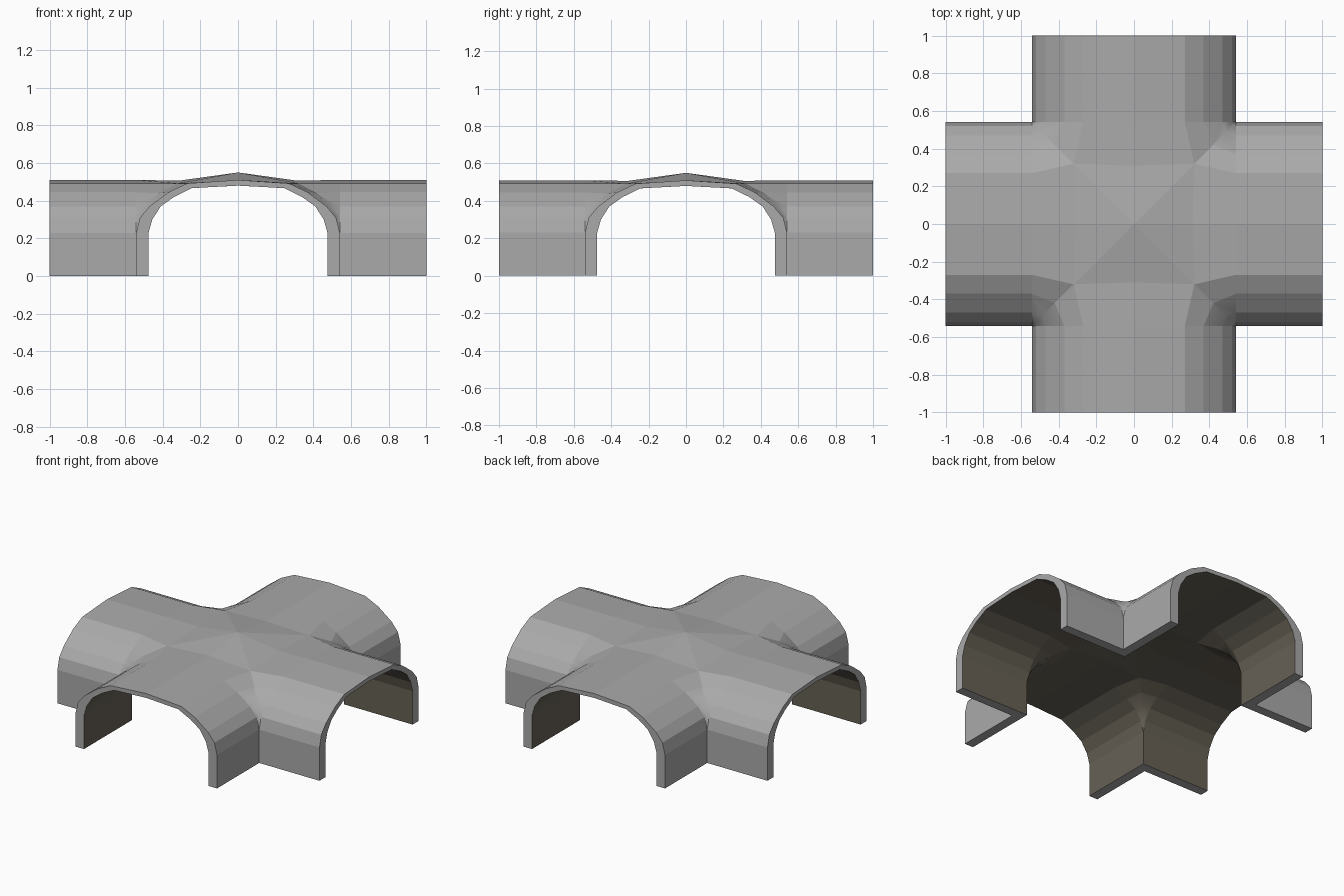
import bpy, bmesh, math
from mathutils import Matrix, Vector

if "Cube" in bpy.data.objects:
    bpy.data.objects.remove(bpy.data.objects["Cube"])

# Half profiles (offset from arm axis, height): arm mouth and the diagonal groin
OUT_ARM = [(.54, 0), (.54, .23), (.52, .31), (.47, .37), (.37, .445), (.27, .492), (0, .51)]
IN_ARM = [(.475, 0), (.475, .23), (.455, .30), (.41, .37), (.34, .42), (.245, .467), (0, .48)]
OUT_GROIN = [(.54, 0), (.54, .23), (.525, .325), (.485, .39), (.42, .44), (.32, .492)]
IN_GROIN = [(.475, 0), (.475, .23), (.46, .305), (.42, .375), (.36, .423), (.28, .465)]
GREY, BROWN = 0, 1

bm = bmesh.new()


def face(pts, mat, smooth=False):
    # Each face is repeated for the mirrored half and all four arms
    for quarter in range(4):
        rot = Matrix.Rotation(quarter * math.pi / 2, 3, 'Z')
        for s in (1, -1):
            vs = [bm.verts.new(rot @ Vector((s * x, y, z))) for x, y, z in pts]
            f = bm.faces.new(vs if s == 1 else vs[::-1])
            f.smooth = smooth
            f.material_index = mat


def skin(arm, groin, joint, crown_z, centre_z, mat):
    mouth = [(x, 1, z) for x, z in arm]
    ring = [(x, joint, z) for x, z in arm]
    inner = [(d, d, z) for d, z in groin] + [(0, groin[-1][0] - .01, crown_z)]
    for i in range(len(arm) - 1):
        face([mouth[i], mouth[i + 1], ring[i + 1], ring[i]], mat)
        if i == 1:                                  # blend from arm to groin
            face([ring[1], ring[2], inner[2]], mat, True)
        elif i > 1:
            face([ring[i], ring[i + 1], inner[i + 1], inner[i]], mat, i < 4)
    face([inner[-2], inner[-1], (0, 0, centre_z)], mat)  # shallow crown
    return mouth, ring


out_mouth, out_ring = skin(OUT_ARM, OUT_GROIN, .54, .507, .55, GREY)
in_mouth, in_ring = skin(IN_ARM, IN_GROIN, .475, .482, .515, BROWN)
for i in range(len(out_mouth) - 1):                 # arm end rims
    face([out_mouth[i], in_mouth[i], in_mouth[i + 1], out_mouth[i + 1]], GREY)
face([out_mouth[0], out_ring[0], in_ring[0], in_mouth[0]], GREY)  # wall feet

bmesh.ops.remove_doubles(bm, verts=bm.verts, dist=.0005)
bmesh.ops.recalc_face_normals(bm, faces=bm.faces)
# Keep the upper groin crease and the rims crisp, blend only the low corner
for e in bm.edges:
    a, b = e.verts
    on_diagonal = all(abs(abs(v.co.x) - abs(v.co.y)) < .001 for v in (a, b))
    if (on_diagonal and max(a.co.z, b.co.z) > .4) or not all(f.smooth for f in e.link_faces):
        e.smooth = False
mesh = bpy.data.meshes.new("vault_shell")
bm.to_mesh(mesh)
bm.free()

for name, colour in (("outer grey", (.40, .40, .40, 1)), ("inner brown", (.135, .12, .092, 1))):
    m = bpy.data.materials.new(name)
    m.diffuse_color = colour
    m.use_nodes = True
    m.node_tree.nodes["Principled BSDF"].inputs["Base Color"].default_value = m.diffuse_color
    mesh.materials.append(m)
shell = bpy.data.objects.new("cross_vault_shell", mesh)
bpy.context.collection.objects.link(shell)
